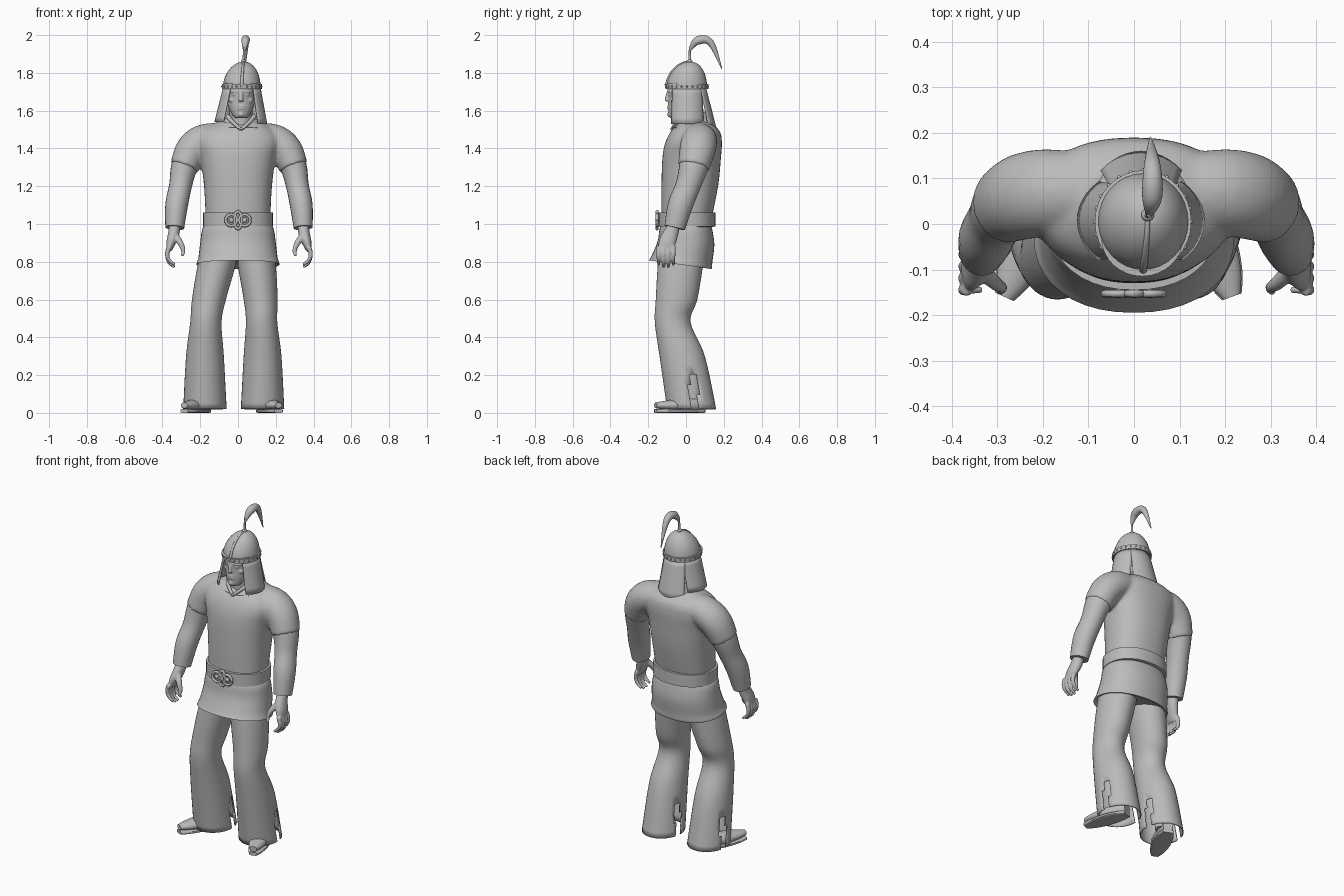
import bpy, bmesh, math
from mathutils import Vector, Matrix

if "Cube" in bpy.data.objects:
    bpy.data.objects.remove(bpy.data.objects["Cube"])

GREY = (.5, .5, .5, 1)
grey = bpy.data.materials.new("plain grey")
grey.use_nodes = True
grey.diffuse_color = GREY
grey.node_tree.nodes["Principled BSDF"].inputs["Base Color"].default_value = GREY

ACROSS_X, ACROSS_Y, ACROSS_Z = Vector((1, 0, 0)), Vector((0, 1, 0)), Vector((0, 0, 1))


def spline(rows, steps):
    """Smooth curve through every row of numbers."""
    rows = [Vector(row) for row in rows]
    curve = []
    for i in range(len(rows) - 1):
        start, end = rows[i], rows[i + 1]
        before, after = rows[max(i - 1, 0)], rows[min(i + 2, len(rows) - 1)]
        leave, arrive = (end - before) / 2, (after - start) / 2
        for j in range(steps):
            t = j / steps
            ease = t * t * (3 - 2 * t)
            curve.append(start.lerp(end, ease) + leave * t * (1 - t) ** 2 - arrive * t * t * (1 - t))
    return curve + [rows[-1]]


def loft(bm, rows, sides=24, steps=4, square=2, level=False, tilt=0, ref=ACROSS_Y, caps=True, floor=0):
    """Skin rows of x, y, z, radius, second radius; rings lie level or across the path."""
    rows = spline(rows, steps)
    last = len(rows) - 1
    rings = []
    for i, row in enumerate(rows):
        u, v = ACROSS_X, ACROSS_Y + ACROSS_Z * tilt * i / last
        if not level:
            along = Vector(rows[min(i + 1, last)][:3]) - Vector(rows[max(i - 1, 0)][:3])
            u = along.cross(ref).normalized()
            v = u.cross(along).normalized()
        ring = []
        for j in range(sides):
            angle = math.tau * j / sides
            c, s = math.cos(angle), math.sin(angle)
            c = math.copysign(abs(c) ** (2 / square), c)
            s = math.copysign(abs(s) ** (2 / square), s)
            point = Vector(row[:3]) + u * row[3] * c + v * row[4] * s
            point.z = max(point.z, floor)
            ring.append(bm.verts.new(point))
        rings.append(ring)
    for low, high in zip(rings, rings[1:]):
        for j in range(sides):
            bm.faces.new((low[j - 1], low[j], high[j], high[j - 1]))
    if caps:
        bm.faces.new(rings[0])
        bm.faces.new(rings[-1])


def tube(bm, points, start, end, **options):
    """Round tube through points, tapering evenly from one radius to the other."""
    rows = []
    for i, point in enumerate(points):
        radius = start + (end - start) * i / (len(points) - 1)
        rows.append((*point, radius, radius))
    loft(bm, rows, sides=12, **options)


def ball(bm, place, size):
    matrix = Matrix.Translation(place) @ Matrix.Diagonal((*size, 1))
    bmesh.ops.create_uvsphere(bm, u_segments=16, v_segments=10, radius=1, matrix=matrix)


def finish(bm, name, voxel=0, thickness=0):
    """Turn the mesh into an object; a voxel size fuses and softens its pieces."""
    bmesh.ops.recalc_face_normals(bm, faces=bm.faces)
    mesh = bpy.data.meshes.new(name)
    bm.to_mesh(mesh)
    bm.free()
    mesh.materials.append(grey)
    part = bpy.data.objects.new(name, mesh)
    bpy.context.collection.objects.link(part)
    bpy.ops.object.select_all(action='DESELECT')
    part.select_set(True)
    bpy.context.view_layer.objects.active = part
    if voxel:
        fuse = part.modifiers.new("fuse", 'REMESH')
        fuse.mode, fuse.voxel_size, fuse.use_smooth_shade = 'VOXEL', voxel, True
        part.modifiers.new("soften", 'SMOOTH').iterations = 5
    if thickness:
        part.modifiers.new("thickness", 'SOLIDIFY').thickness = thickness
    bpy.ops.object.shade_smooth_by_angle(angle=math.radians(40))


def single(name, rows, **options):
    bm = bmesh.new()
    loft(bm, rows, **options)
    finish(bm, name)


def mirrored(points, side):
    return [(side * x + .005, *rest) for x, *rest in points]


SIDES = {"left": 1, "right": -1}

# Tunic: chest fused with short sleeves; the forearms follow the same path
arm = [(x, y, z, radius, radius * 1.1) for x, y, z, radius in [
    (.1, .07, 1.46, .07), (.19, .07, 1.44, .08), (.25, .06, 1.39, .08), (.29, .04, 1.3, .07),
    (.31, .01, 1.2, .06), (.33, -.03, 1.1, .06), (.34, -.06, .98, .05)]]
bm = bmesh.new()
loft(bm, [(0, 0, 1, .17, .13), (0, .02, 1.2, .18, .15), (0, .03, 1.35, .2, .155), (0, .04, 1.43, .22, .15),
          (0, .05, 1.49, .2, .13), (.01, .05, 1.54, .12, .08)], sides=40, square=2.3, level=True)
for side in SIDES.values():
    sleeve = [(*place, a + .007, b + .007) for *place, a, b in arm[:4]]
    loft(bm, mirrored(sleeve, side))
finish(bm, "tunic", voxel=.01)

# Tunic skirt, tilted towards its hem, and belt
single("tunic_skirt", [(0, 0, 1, .17, .13), (0, 0, .97, .19, .14), (0, 0, .9, .2, .15), (0, -.02, .82, .21, .16),
                       (0, -.03, .785, .22, .165), (0, -.03, .8, .19, .14)],
       sides=40, square=2.2, level=True, tilt=-.17)
bm = bmesh.new()
belt = [(0, .005, z, .17 + grow, .135 + grow) for z, grow in ((.985, 0), (.986, .015), (1.06, .015), (1.061, 0))]
loft(bm, belt, sides=40, steps=1, square=2.2, level=True)
finish(bm, "belt")

# Buckle: three interlaced rings with bosses
front, middle = -.153, 1.02
bm = bmesh.new()
for x, width, height in ((0, .02, .046), (-.035, .03, .03), (.035, .03, .03)):
    turns = [math.tau * i / 16 for i in range(17)]
    path = [(x + width * math.cos(a), front, middle + height * math.sin(a)) for a in turns]
    tube(bm, path, .008, .008, steps=1)
    ball(bm, (x, front, middle), (.014, .01, .014))
finish(bm, "belt_buckle")

# Forearms and hands
for name, side in SIDES.items():
    single(name + "_forearm", mirrored(arm[2:], side))
    bm = bmesh.new()
    loft(bm, mirrored([(.34, -.06, 1, .03, .03), (.345, -.08, .95, .03, .04), (.36, -.1, .9, .025, .045),
                       (.37, -.105, .86, .014, .04)], side))
    for i in range(4):
        y = -.145 + .026 * i
        drop = .015 * math.sin(i)
        finger = [(.37, y, .88), (.38, y, .84), (.37, y, .81 - drop), (.34, y, .785 - drop)]
        tube(bm, mirrored(finger, side), .014, .008)
    thumb = [(.34, -.1, .94), (.31, -.13, .9), (.295, -.14, .86), (.3, -.15, .83)]
    tube(bm, mirrored(thumb, side), .02, .008)
    finish(bm, name + "_hand", voxel=.005)

# Flared trousers with slits on both sides; the right leg stands wider
for name, side in SIDES.items():
    legs = []
    for x, y, z, width, depth in [(.09, -.02, .88, .09, .12), (.1, -.03, .78, .1, .12), (.12, -.05, .6, .09, .11),
                                  (.125, -.07, .48, .083, .095), (.13, -.02, .3, .1, .12),
                                  (.13, .03, .02, .115, .13)]:
        spread = .045 * min(1, (.9 - z) / .4) if side < 0 else 0
        legs.append((side * (x + spread), y, z, width, depth))
    bm = bmesh.new()
    loft(bm, legs, sides=40, steps=6, level=True)
    slit = [face for face in bm.faces if len(face.verts) > 4 and face.calc_center_median().z < .1]
    for face in bm.faces:
        middle = face.calc_center_median()
        if middle.z < .18 and .04 < middle.y + middle.z * .15 < .08:
            slit.append(face)
    bmesh.ops.delete(bm, geom=slit, context='FACES')
    finish(bm, name + "_trouser_leg", thickness=.006)

    # Ankle and shoe, with the toes turned out
    heel, toe = ((.125, .09), (.215, -.16)) if side > 0 else ((-.17, .09), (-.285, -.16))
    bm = bmesh.new()
    tube(bm, [(heel[0], .04, .04), (heel[0], .03, .25)], .04, .05)
    finish(bm, name + "_ankle")
    upper, sole = [], []
    for i in range(9):
        t = i / 8
        place = Vector(heel).lerp(Vector(toe), t)
        width = .05 * math.sin(math.pi * (.1 + .85 * t)) ** .5
        upper.append((*place, .04, width, .04 - .025 * t * t))
        sole.append((*place, .01, width + .003, .01))
    bm = bmesh.new()
    loft(bm, upper, steps=2, ref=ACROSS_Z, floor=.015)
    loft(bm, sole, steps=2, ref=ACROSS_Z, square=4)
    finish(bm, name + "_shoe")

# Head with facial features
axis = .016
bm = bmesh.new()
loft(bm, [(axis, -.06, 1.56, .02, .02), (axis, -.05, 1.57, .04, .04), (axis, -.02, 1.615, .065, .075),
          (axis, 0, 1.67, .077, .094), (axis, 0, 1.74, .08, .1)], sides=32, level=True)
tube(bm, [(axis, -.09, 1.71), (axis, -.1, 1.67), (axis, -.1, 1.65)], .008, .014)
for side in SIDES.values():
    tube(bm, [(axis + side * x, y, 1.7) for x, y in ((.01, -.09), (.035, -.085), (.055, -.07))],
         .007, .005, ref=ACROSS_Z)
    ball(bm, (axis + side * .03, -.084, 1.685), (.014, .007, .006))
    ball(bm, (axis + side * .045, -.06, 1.655), (.02, .02, .014))
for z in (1.611, 1.623):
    ball(bm, (axis, -.089, z), (.022, .011, .005))
ball(bm, (axis, -.08, 1.58), (.02, .02, .016))
finish(bm, "head", voxel=.004)
bm = bmesh.new()
tube(bm, [(axis, .02, 1.48), (axis, .01, 1.65)], .066, .06)
finish(bm, "neck")

# Slanted collar and crossed lapels
bm = bmesh.new()
loft(bm, [(axis, .03, 1.51, .12, .11), (axis, .03, 1.525, .12, .11), (axis, .03, 1.545, .09, .09),
          (axis, .03, 1.56, .07, .08)], sides=32, level=True, tilt=.5)
for side in SIDES.values():
    tube(bm, [(axis + side * .07, -.01, 1.57), (axis + side * .045, -.05, 1.54), (axis, -.075, 1.5)], .013, .008)
finish(bm, "collar")

# Helmet: leaning dome, band, studs, front ridge, peak and finial
rim, crown, radius = 1.72, .14, .1
dome, ridge = [], []
for i in range(8):
    angle = math.pi / 2 * i / 7.2
    c, s = math.cos(angle), math.sin(angle)
    x, y, z = .02 + .01 * s * s, .005 + .015 * s * s, rim + crown * s
    dome.append((x, y, z, radius * c, radius * c * 1.07))
    ridge.append((x, y - radius * c * 1.07, z))
bm = bmesh.new()
loft(bm, dome, sides=32, level=True)
tube(bm, ridge, .009, .005, ref=ACROSS_X)
loft(bm, [(.02, .005, z, radius + grow, radius * 1.07 + grow)
          for z, grow in ((1.714, 0), (1.715, .006), (1.74, .006), (1.741, -.004))],
     sides=32, steps=1, level=True, caps=False)
for i in range(24):
    angle = math.tau * i / 24
    ball(bm, (.02 + .105 * math.cos(angle), .005 + .112 * math.sin(angle), 1.728), [.005] * 3)
loft(bm, [(.018, -.03, 1.737, .09, .085), (.018, -.03, 1.746, .09, .085), (.018, -.03, 1.748, .08, .07)],
     sides=32, steps=1, level=True, tilt=.1)
ball(bm, (.03, .02, 1.863), (.014, .014, .01))
finish(bm, "helmet")

# Plume curling backwards from a thin stem
bm = bmesh.new()
tube(bm, [(.03, .02, 1.86), (.033, .02, 1.94)], .007, .005)
loft(bm, [(x, y, z, r, r) for x, y, z, r in ((.033, .02, 1.92, .007), (.04, .06, 1.97, .022),
                                             (.04, .13, 1.96, .018), (.036, .19, 1.82, .002))],
     steps=8, ref=ACROSS_X)
finish(bm, "plume")

# Flared neck flaps hanging from the helmet, two at the sides and one behind
COLUMNS, ROWS = 12, 6
for name, heading, spread, depth, hem in (("left", 0, 49, .115, 1.53), ("right", 180, 49, .115, 1.54),
                                          ("back", 90, 41, .155, 1.505)):
    bm = bmesh.new()
    grid = []
    for i in range(ROWS + 1):
        t = i / ROWS
        row = []
        for j in range(COLUMNS + 1):
            angle = math.radians(heading + spread * (1.08 - .08 * t) * (2 * j / COLUMNS - 1))
            x = (radius + .04 * t) * math.cos(angle)
            y = (radius + (depth - radius) * t) * math.sin(angle)
            row.append(bm.verts.new((.02 - .005 * t + x, .007 + y, rim + (hem - rim) * t)))
        grid.append(row)
    for high, low in zip(grid, grid[1:]):
        for j in range(COLUMNS):
            bm.faces.new((high[j], high[j + 1], low[j + 1], low[j]))
    finish(bm, name + "_neck_flap", thickness=.005)
